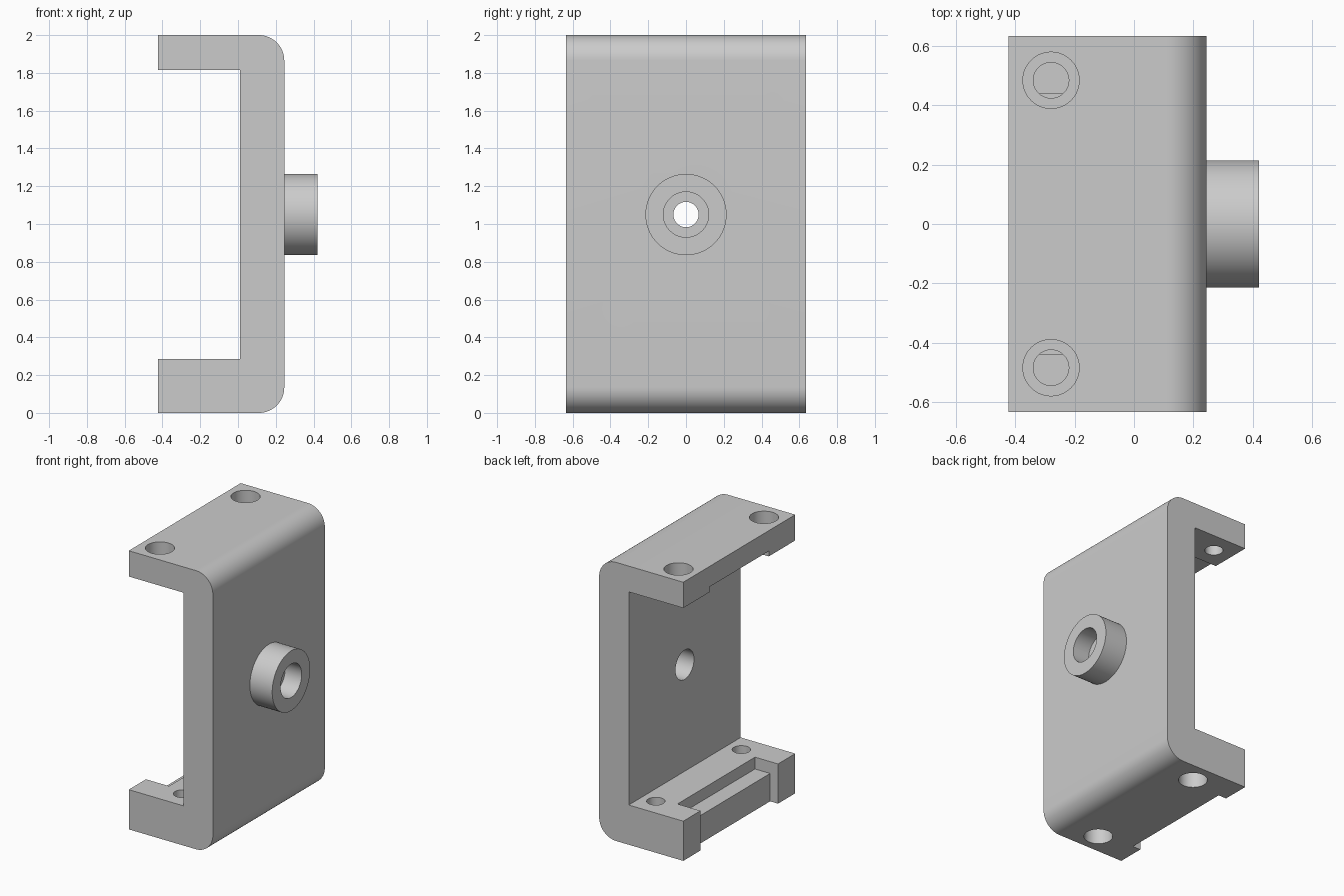
import bpy, bmesh, math
from mathutils import Matrix, Vector

cube = bpy.data.objects.get("Cube")
if cube:
    bpy.data.objects.remove(cube, do_unlink=True)

# Main sizes
BACK, FACE, END = -0.423, 0.245, 0.422     # arm ends, web outer face, boss face
INNER = 0.01                               # web inner face
HALF = 0.635                               # half width along y
LOW, HIGH, TOP = 0.285, 1.815, 2.0         # arm inner faces and total height
RADIUS = 0.135                             # outer corner rounding
BOSS_Z = 1.05

grey = bpy.data.materials.new("light_grey")
grey.use_nodes = True
colour = (0.6, 0.6, 0.6, 1)
grey.diffuse_color = colour
grey.node_tree.nodes["Principled BSDF"].inputs["Base Color"].default_value = colour


def make_object(name, bm):
    bmesh.ops.recalc_face_normals(bm, faces=bm.faces)
    mesh = bpy.data.meshes.new(name)
    bm.to_mesh(mesh)
    bm.free()
    mesh.materials.append(grey)
    obj = bpy.data.objects.new(name, mesh)
    bpy.context.collection.objects.link(obj)
    return obj


def box(name, low, high):
    low, high = Vector(low), Vector(high)
    bm = bmesh.new()
    matrix = Matrix.Translation((low + high) / 2) @ Matrix.Diagonal((*(high - low), 1))
    bmesh.ops.create_cube(bm, size=1, matrix=matrix)
    return make_object(name, bm)


def cylinder(name, start, end, radius):
    start, end = Vector(start), Vector(end)
    axis = end - start
    turn = Vector((0, 0, 1)).rotation_difference(axis).to_matrix().to_4x4()
    bm = bmesh.new()
    bmesh.ops.create_cone(bm, cap_ends=True, segments=64, radius1=radius, radius2=radius,
                          depth=axis.length, matrix=Matrix.Translation((start + end) / 2) @ turn)
    return make_object(name, bm)


def combine(target, tool, operation):
    mod = target.modifiers.new(operation, "BOOLEAN")
    mod.operation, mod.solver, mod.object = operation, "EXACT", tool
    bpy.ops.object.select_all(action="DESELECT")
    bpy.context.view_layer.objects.active = target
    target.select_set(True)
    bpy.ops.object.modifier_apply(modifier=mod.name)
    bpy.data.objects.remove(tool, do_unlink=True)


# C-shaped body: profile with two rounded outer corners, extruded along y
profile = [(BACK, 0)]
for cz, start in ((RADIUS, -90), (TOP - RADIUS, 0)):
    for i in range(17):
        a = math.radians(start + 90 * i / 16)
        profile.append((FACE - RADIUS + RADIUS * math.cos(a), cz + RADIUS * math.sin(a)))
profile += [(BACK, TOP), (BACK, HIGH), (INNER, HIGH), (INNER, LOW), (BACK, LOW)]
bm = bmesh.new()
face = bm.faces.new([bm.verts.new((x, -HALF, z)) for x, z in profile])
side = bmesh.ops.extrude_face_region(bm, geom=[face])
bmesh.ops.translate(bm, vec=(0, 2 * HALF, 0),
                    verts=[g for g in side["geom"] if isinstance(g, bmesh.types.BMVert)])
bracket = make_object("bracket", bm)

# Round boss on the web
boss = cylinder("boss", (FACE - 0.05, 0, BOSS_Z), (END, 0, BOSS_Z), 0.215)
combine(bracket, boss, "UNION")

# Bore through the boss: wide at both ends, narrow in the middle
for x1, x2, r in ((-0.1, 0.5, 0.067), (0.29, 0.5, 0.12), (-0.1, 0.15, 0.105)):
    combine(bracket, cylinder("bore", (x1, 0, BOSS_Z), (x2, 0, BOSS_Z), r), "DIFFERENCE")

# Screw holes with counterbores on the outer side of both arms
for y in (-0.485, 0.485):
    for x, z1, z2, r in ((-0.28, 1.7, 2.1, 0.06), (-0.28, 1.9, 2.1, 0.095),
                         (-0.1, -0.1, 0.4, 0.06), (-0.1, -0.1, 0.15, 0.095)):
        combine(bracket, cylinder("screw_hole", (x, y, z1), (x, y, z2), r), "DIFFERENCE")

# Lower arm: recessed end and shallow pocket; upper arm: shallow notch underneath
for low, high in (((-0.6, -0.44, -0.1), (-0.36, 0.44, 0.4)),
                  ((-0.6, -0.44, 0.2), (-0.24, 0.44, 0.4)),
                  ((-0.6, -0.335, 1.7), (-0.2, 0.335, 1.853))):
    combine(bracket, box("pocket", low, high), "DIFFERENCE")

# Smooth curves, sharp edges
bpy.ops.object.select_all(action="DESELECT")
bracket.select_set(True)
bpy.context.view_layer.objects.active = bracket
bpy.ops.object.shade_smooth_by_angle(angle=math.radians(30))
